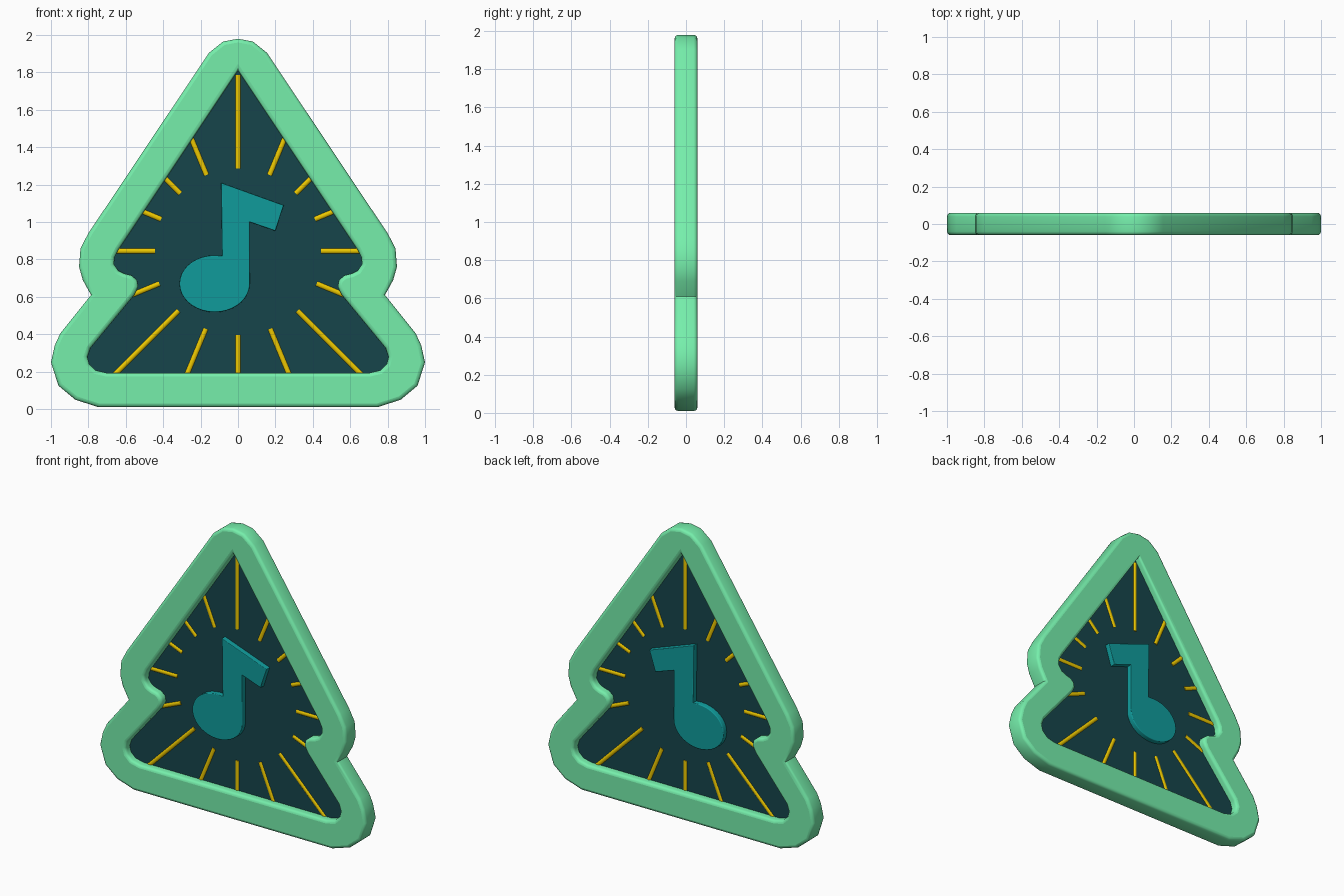
import bpy, math
from mathutils import Matrix, Vector

if "Cube" in bpy.data.objects:
    bpy.data.objects.remove(bpy.data.objects["Cube"])


def material(name, rgb):
    m = bpy.data.materials.new(name)
    m.diffuse_color = (*rgb, 1)
    m.use_nodes = True
    m.node_tree.nodes["Principled BSDF"].inputs["Base Color"].default_value = m.diffuse_color
    return m


GREEN = material("mint", (0.18, 0.86, 0.41))
DARK = material("dark_teal", (0.008, 0.06, 0.07))
TEAL = material("teal", (0.005, 0.33, 0.33))
GOLD = material("gold", (0.85, 0.58, 0.0))


def mirrored(right):
    """Close a right-half outline (top to bottom) with its mirror image."""
    return right + [(-x, z) for x, z in reversed(right) if x > 0]


def slab(name, loops, half, bevel, mat):
    """Extruded outline in the xz plane, rounded edges kept inside the outline."""
    cu = bpy.data.curves.new(name, 'CURVE')
    cu.dimensions = '2D'
    cu.fill_mode = 'BOTH'
    cu.extrude = half - bevel
    cu.bevel_depth = bevel
    cu.bevel_resolution = 2
    cu.offset = -bevel
    for pts in loops:
        s = cu.splines.new('POLY')
        s.points.add(len(pts) - 1)
        for p, (x, z) in zip(s.points, pts):
            p.co = (x, z, 0, 1)
        s.use_cyclic_u = True
    ob = bpy.data.objects.new(name, cu)
    bpy.context.collection.objects.link(ob)
    bpy.ops.object.select_all(action='DESELECT')
    ob.select_set(True)
    bpy.context.view_layer.objects.active = ob
    bpy.ops.object.convert(target='MESH')
    ob = bpy.context.object
    ob.data.transform(Matrix.Rotation(math.pi / 2, 4, 'X'))
    ob.data.materials.clear()
    ob.data.materials.append(mat)
    bpy.ops.object.shade_smooth_by_angle(angle=math.radians(40))
    return ob


# Rim: notched triangle with a matching opening
outer = mirrored([(0, 1.98), (0.08, 1.965), (0.155, 1.905), (0.80, 0.94), (0.842, 0.86),
                  (0.85, 0.76), (0.83, 0.69), (0.786, 0.61), (0.95, 0.405), (0.98, 0.34),
                  (1.0, 0.25), (0.96, 0.125), (0.87, 0.05), (0.745, 0.01)])
inner = mirrored([(0, 1.81), (0.64, 0.85), (0.66, 0.81), (0.663, 0.775), (0.64, 0.74),
                  (0.61, 0.725), (0.57, 0.715), (0.54, 0.69), (0.533, 0.655), (0.555, 0.61),
                  (0.79, 0.325), (0.805, 0.28), (0.795, 0.24), (0.76, 0.207), (0.70, 0.193)])
slab("rim", [outer, inner], 0.06, 0.02, GREEN)

# Thin panel filling the opening
slab("back_panel", [inner], 0.01, 0, DARK)

# Music note: flag, stem and oval head in one outline
note = [(-0.085, 0.82), (-0.09, 1.21), (0.245, 1.09), (0.2, 0.952), (0.062, 1.0)]
for i in range(25):
    a = -math.radians(i * 10)
    note.append((-0.125 + 0.188 * math.cos(a), 0.67 + 0.152 * math.sin(a)))
note += [(-0.125 + 0.188 * math.cos(math.radians(a)), 0.67 + 0.152 * math.sin(math.radians(a)))
         for a in (110, 100, 90)]
slab("music_note", [note], 0.045, 0.005, TEAL)

# Rays: rods radiating from the centre, (degrees, inner radius, outer radius)
CENTRE = Vector((0, 0, 0.845))
RAYS = [(90, 0.44, 0.94), (67.5, 0.44, 0.65), (45, 0.435, 0.55), (22.5, 0.445, 0.55),
        (0, 0.445, 0.65), (-22.5, 0.455, 0.61), (-45, 0.45, 0.94), (-67.5, 0.45, 0.72),
        (-90, 0.45, 0.66)]


def ray(deg, r0, r1):
    a = math.radians(deg)
    d = Vector((math.cos(a), 0, math.sin(a)))
    bpy.ops.mesh.primitive_cylinder_add(vertices=12, radius=0.017, depth=r1 - r0,
                                        location=CENTRE + d * (r0 + r1) / 2,
                                        rotation=(0, math.pi / 2 - a, 0))
    ob = bpy.context.object
    ob.name = "ray"
    ob.data.materials.append(GOLD)
    bpy.ops.object.shade_smooth_by_angle(angle=math.radians(40))


for deg, r0, r1 in RAYS:
    ray(deg, r0, r1)
    if abs(deg) != 90:
        ray(180 - deg, r0, r1)
